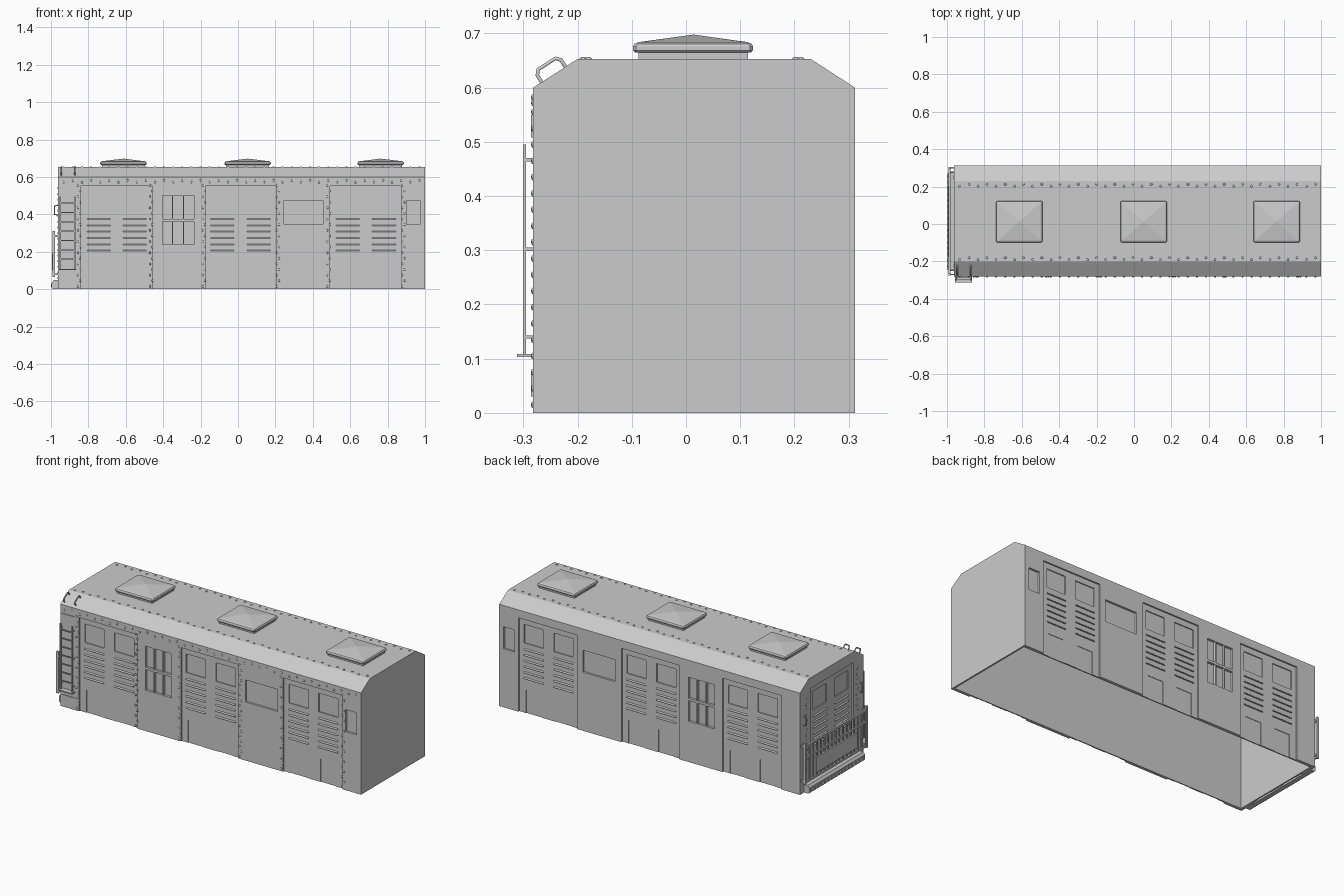
import bpy, bmesh, math
from mathutils import Matrix, Vector

if "Cube" in bpy.data.objects:
    bpy.data.objects.remove(bpy.data.objects["Cube"])

YF, YB, XL, XR = -0.282, 0.312, -0.962, 1.0
YC = 0.014


def finish(name, bm, smooth=False):
    bmesh.ops.recalc_face_normals(bm, faces=bm.faces)
    me = bpy.data.meshes.new(name)
    bm.to_mesh(me)
    bm.free()
    ob = bpy.data.objects.new(name, me)
    bpy.context.collection.objects.link(ob)
    if smooth:
        bpy.context.view_layer.objects.active = ob
        ob.select_set(True)
        bpy.ops.object.shade_smooth_by_angle(angle=math.radians(50))
        ob.select_set(False)
    return ob


def box(bm, x0, x1, y0, y1, z0, z1):
    m = Matrix.Translation(((x0 + x1) / 2, (y0 + y1) / 2, (z0 + z1) / 2))
    s = Matrix.Diagonal((abs(x1 - x0), abs(y1 - y0), abs(z1 - z0), 1))
    return bmesh.ops.create_cube(bm, size=1, matrix=m @ s)["verts"]


def prism(bm, pts, x0, x1):
    f = bm.faces.new([bm.verts.new((x0, y, z)) for y, z in pts])
    r = bmesh.ops.extrude_face_region(bm, geom=[f])
    vs = [g for g in r["geom"] if isinstance(g, bmesh.types.BMVert)]
    bmesh.ops.translate(bm, verts=vs, vec=(x1 - x0, 0, 0))


def tube(name, paths, r, cyclic=False):
    cu = bpy.data.curves.new(name, "CURVE")
    cu.dimensions, cu.bevel_depth, cu.bevel_resolution = "3D", r, 1
    cu.use_fill_caps = True
    for p in paths:
        sp = cu.splines.new("POLY")
        sp.points.add(len(p) - 1)
        for q, c in zip(sp.points, p):
            q.co = (*c, 1)
        sp.use_cyclic_u = cyclic
    ob = bpy.data.objects.new(name, cu)
    bpy.context.collection.objects.link(ob)


def wall_box(bm, wall, a0, a1, z0, z1, d0, d1):
    """Box on a wall; d is depth into the wall, negative is outside."""
    if wall == "front":
        return box(bm, a0, a1, YF + d0, YF + d1, z0, z1)
    if wall == "back":
        return box(bm, a0, a1, YB - d1, YB - d0, z0, z1)
    return box(bm, XL + d0, XL + d1, a0, a1, z0, z1)


# hollow body shell with sloped roof edges, open below
def profile(t, zb):
    return [(YF + t, zb), (YF + t, 0.6 - t * .6), (-0.2 + t * .3, 0.653 - t),
            (0.23 - t * .3, 0.653 - t), (YB - t, 0.6 - t * .6), (YB - t, zb)]


bm = bmesh.new()
prism(bm, profile(0, 0), XL, XR)
body = finish("car_body", bm)
hollow = bmesh.new()
prism(hollow, profile(0.018, -0.05), XL + 0.018, XR - 0.01)

# recesses: door panels first, then the windows and lower panels
door_cut, win_cut, louvers = bmesh.new(), bmesh.new(), bmesh.new()
DOORS = [("front", -0.84, -0.457, 0.553), ("front", -0.175, 0.202, 0.553), ("front", 0.492, 0.875, 0.553)]
DOORS += [("back", a, b, z) for _, a, b, z in DOORS]
DOORS.append(("end", YC - 0.2, YC + 0.2, 0.59))
for wall, a, b, top in DOORS:
    wall_box(door_cut, wall, a, b, -0.02, top, -0.02, 0.009)
    off = 0.097 if wall != "end" else 0.1
    for c in ((a + b) / 2 - off, (a + b) / 2 + off):
        w = 0.063
        wall_box(win_cut, wall, c - w, c + w, top - 0.143, top - 0.033, -0.02, 0.015)
        wall_box(win_cut, wall, c - w + 0.012, c + w - 0.012, -0.02, 0.135, -0.02, 0.012)
        for i in range(6):
            z = top - 0.178 - i * 0.034
            vs = wall_box(louvers, wall, c - w, c + w, z - 0.005, z + 0.005, 0.003, 0.011)
            # sloped louver top
            for v in vs:
                d = {"front": v.co.y - YF, "back": YB - v.co.y, "end": v.co.x - XL}[wall]
                if d < 0.005 and v.co.z > z:
                    v.co.z -= 0.007
for wall in ("front", "back"):
    # six-pane window
    for i in range(3):
        x = -0.405 + i * 0.0585
        for z0, z1 in ((0.24, 0.362), (0.376, 0.5)):
            wall_box(win_cut, wall, x, x + 0.052, z0, z1, -0.02, 0.014)
    wall_box(win_cut, wall, 0.245, 0.455, 0.345, 0.475, -0.02, 0.012)
    wall_box(win_cut, wall, 0.9, 0.972, 0.345, 0.475, -0.02, 0.012)
finish("louvers", louvers)
for name, b in (("hollow_cutter", hollow), ("door_cutter", door_cut), ("window_cutter", win_cut)):
    cut = finish(name, b)
    cut.hide_render = True
    cut.hide_set(True)
    mod = body.modifiers.new(name, "BOOLEAN")
    mod.operation, mod.solver, mod.object = "DIFFERENCE", "EXACT", cut
bpy.context.view_layer.update()
dg = bpy.context.evaluated_depsgraph_get()
baked = bpy.data.meshes.new_from_object(body.evaluated_get(dg))
body.modifiers.clear()
body.data = baked
for n in ("hollow_cutter", "door_cutter", "window_cutter"):
    bpy.data.objects.remove(bpy.data.objects[n])

# rivets: columns on front, rows on front and roof, columns on the end
bm = bmesh.new()


def rivet(x, y, z, axis):
    s = [0.0065] * 3
    s[axis] = 0.004
    m = Matrix.Translation((x, y, z)) @ Matrix.Diagonal((*s, 1))
    bmesh.ops.create_uvsphere(bm, u_segments=6, v_segments=4, radius=1, matrix=m)


for cx in (-0.85, -0.464, -0.183, 0.213, 0.484, 0.884):
    for i in range(19):
        rivet(cx + (0.006 if i % 2 else -0.006), YF, 0.015 + i * 0.03, 1)
n = 40
for i in range(n):
    x = XL + 0.03 + i * (XR - XL - 0.06) / (n - 1)
    zig = 0.005 if i % 2 else -0.005
    rivet(x, YF, 0.577 + zig, 1)
    for y in (-0.185, 0.207):
        rivet(x, y + zig, 0.653, 2)
for y in (YC - 0.235, YC + 0.235):
    for i in range(17):
        rivet(XL, y + (0.006 if i % 2 else -0.006), 0.06 + i * 0.03, 0)
finish("rivets", bm, True)

# roof vents: base, rounded cap, shallow pyramid top
for i, cx in enumerate((-0.613, 0.052, 0.763)):
    bm = bmesh.new()
    box(bm, cx - 0.115, cx + 0.115, YC - 0.102, YC + 0.1, 0.648, 0.667)
    finish(f"vent_base_{i + 1}", bm)
    bm = bmesh.new()
    rings = []
    for inset, z in ((0.004, 0.665), (0, 0.669), (0, 0.676), (0.003, 0.681), (0.010, 0.684)):
        hx, hy, c = 0.124 - inset, 0.111 - inset, 0.006
        pts = []
        for sx, sy in ((1, 1), (-1, 1), (-1, -1), (1, -1)):
            p = [(sx * hx, sy * (hy - c)), (sx * (hx - c), sy * hy)]
            pts += p if sx * sy > 0 else p[::-1]
        rings.append([bm.verts.new((cx + x, YC - 0.001 + y, z)) for x, y in pts])
    for r0, r1 in zip(rings, rings[1:]):
        for k in range(8):
            bm.faces.new((r0[k], r0[(k + 1) % 8], r1[(k + 1) % 8], r1[k]))
    bm.faces.new(rings[0])
    apex = bm.verts.new((cx, YC, 0.698))
    for k in range(8):
        bm.faces.new((rings[-1][k], rings[-1][(k + 1) % 8], apex))
    finish(f"vent_cap_{i + 1}", bm)

# side ladder with step, brackets and wall plates
bm = bmesh.new()
for x in (-0.95, -0.873):
    box(bm, x - 0.004, x + 0.004, -0.301, -0.295, 0.105, 0.495)
    for z in (0.14, 0.302, 0.467):
        box(bm, x - 0.003, x + 0.003, -0.297, YF + 0.004, z - 0.003, z + 0.003)
for i in range(7):
    z = 0.16 + i * 0.05
    box(bm, -0.95, -0.873, -0.3, -0.296, z - 0.003, z + 0.003)
box(bm, -0.958, -0.865, -0.312, YF + 0.002, 0.103, 0.109)
finish("side_ladder", bm)
bm = bmesh.new()
for z in (0.03, 0.508):
    box(bm, -0.955, -0.868, YF - 0.004, YF + 0.004, z, z + 0.042)
finish("ladder_wall_plates", bm)

# grab loops on the sloped roof edge
loops = []
u, nrm = Vector((0, 0.84, 0.543)), Vector((0, -0.543, 0.84))
for x in (-0.945, -0.872):
    o = Vector((x, -0.246, 0.627))
    loops.append([o + u * a + nrm * h for a, h in (
        (-0.026, -0.004), (-0.026, 0.012), (-0.019, 0.02), (0.019, 0.02), (0.026, 0.012), (0.026, -0.004))])
tube("roof_grab_loops", loops, 0.004)

# end railing with balusters, sign board and wall brackets
bm = bmesh.new()
for z in (0.075, 0.22, 0.285):
    box(bm, -0.991, -0.981, YF + 0.01, YB - 0.01, z - 0.006, z + 0.006)
for i in range(17):
    y = YF + 0.02 + i * (YB - YF - 0.04) / 16
    box(bm, -0.989, -0.983, y - 0.004, y + 0.004, 0.075, 0.285)
for y in (YF + 0.012, YB - 0.012):
    box(bm, -0.993, -0.979, y - 0.006, y + 0.006, 0.065, 0.31)
    for z in (0.08, 0.285):
        box(bm, -0.986, XL + 0.004, y - 0.004, y + 0.004, z - 0.005, z + 0.005)
finish("end_railing", bm)
bm = bmesh.new()
box(bm, -0.995, -0.984, YC - 0.19, YC + 0.19, 0.1, 0.19)
finish("railing_board", bm)

# end bumper step with stiffening teeth
bm = bmesh.new()
prism_pts = [(-0.962, 0), (-0.99, 0), (-0.996, 0.006), (-0.996, 0.034), (-0.985, 0.048), (-0.962, 0.048)]
f = bm.faces.new([bm.verts.new((x, YC - 0.26, z)) for x, z in prism_pts])
r = bmesh.ops.extrude_face_region(bm, geom=[f])
bmesh.ops.translate(bm, vec=(0, 0.52, 0), verts=[g for g in r["geom"] if isinstance(g, bmesh.types.BMVert)])
for i in range(16):
    y = YC - 0.24 + i * 0.032
    box(bm, -1.0, -0.99, y - 0.006, y + 0.006, 0.012, 0.03)
finish("end_bumper", bm)

# end wall grab handles
tube("end_handles", [[(XL + 0.004, y, 0.395), (-0.98, y, 0.4), (-0.98, y, 0.445), (XL + 0.004, y, 0.45)]
                     for y in (YC - 0.262, YC + 0.262)], 0.004)
